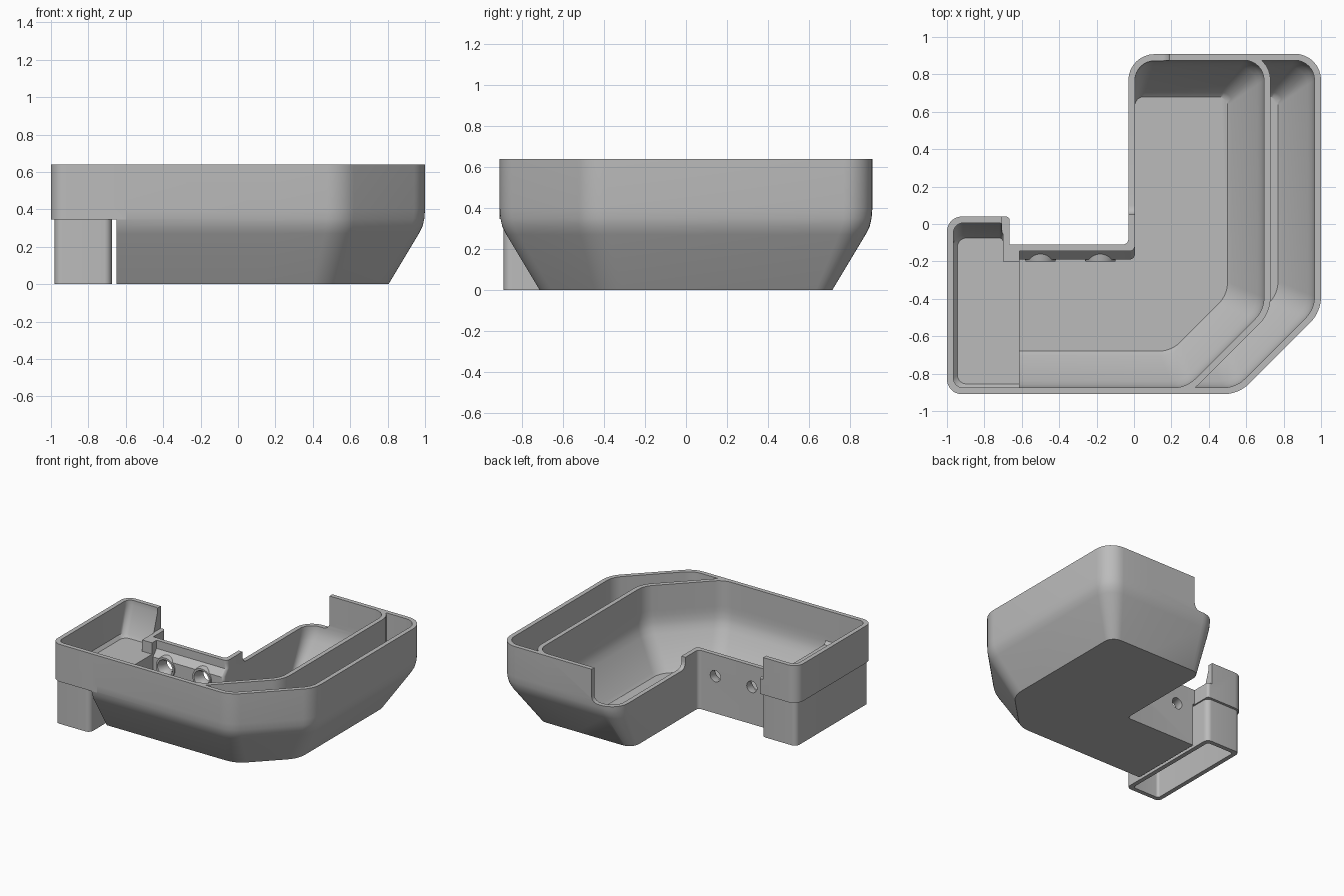
import bpy, bmesh, math
from mathutils import Vector

if "Cube" in bpy.data.objects:
    bpy.data.objects.remove(bpy.data.objects["Cube"], do_unlink=True)

grey = bpy.data.materials.new("plain grey")
grey.use_nodes = True
grey.diffuse_color = (0.5, 0.5, 0.5, 1)
grey.node_tree.nodes["Principled BSDF"].inputs["Base Color"].default_value = (0.5, 0.5, 0.5, 1)

TOP = 0.64
WALL = 0.035


def rounded(corners, steps=8):
    """Polygon of (x, y, radius) corners turned into an outline with arcs."""
    out = []
    for i, (x, y, r) in enumerate(corners):
        p = Vector((x, y))
        a = (Vector(corners[i - 1][:2]) - p).normalized()
        b = (Vector(corners[(i + 1) % len(corners)][:2]) - p).normalized()
        half = a.angle(b) / 2
        if r <= 0:
            out.append(p)
            continue
        centre = p + (a + b).normalized() * (r / math.sin(half))
        start = p + a * (r / math.tan(half)) - centre
        end = p + b * (r / math.tan(half)) - centre
        for k in range(steps + 1):
            t = k / steps
            sweep = math.pi - 2 * half
            out.append(centre + (start * math.sin((1 - t) * sweep)
                                 + end * math.sin(t * sweep)) / math.sin(sweep))
    return out


def make(name, bm):
    bmesh.ops.recalc_face_normals(bm, faces=bm.faces)
    mesh = bpy.data.meshes.new(name)
    bm.to_mesh(mesh)
    bm.free()
    mesh.materials.append(grey)
    ob = bpy.data.objects.new(name, mesh)
    bpy.context.collection.objects.link(ob)
    return ob


def loft(name, sections):
    """Closed solid through (outline, z) sections."""
    bm = bmesh.new()
    rings = [[bm.verts.new((p.x, p.y, z)) for p in pts] for pts, z in sections]
    for low, high in zip(rings, rings[1:]):
        for i in range(len(low)):
            bm.faces.new((low[i - 1], low[i], high[i], high[i - 1]))
    bm.faces.new(rings[0])
    bm.faces.new(rings[-1])
    return make(name, bm)


def box(name, x0, x1, y0, y1, z0, z1, r=0.0):
    pts = rounded([(x0, y0, r), (x1, y0, r), (x1, y1, r), (x0, y1, r)])
    return loft(name, [(pts, z0), (pts, z1)])


def rod(name, x, y0, y1, z, r0, r1):
    """Cylinder or cone along y."""
    bm = bmesh.new()
    rings = []
    for y, r in ((y0, r0), (y1, r1)):
        rings.append([bm.verts.new((x + r * math.cos(a), y, z + r * math.sin(a)))
                      for a in (math.tau * k / 32 for k in range(32))])
    for i in range(32):
        bm.faces.new((rings[0][i - 1], rings[0][i], rings[1][i], rings[1][i - 1]))
    for ring in rings:
        bm.faces.new(ring)
    return make(name, bm)


def apply(ob, mod):
    bpy.context.view_layer.objects.active = ob
    bpy.ops.object.modifier_apply(modifier=mod.name)


def combine(ob, other, operation):
    mod = ob.modifiers.new("combine", "BOOLEAN")
    mod.solver = "EXACT"
    mod.operation = operation
    mod.object = other
    apply(ob, mod)
    bpy.data.objects.remove(other, do_unlink=True)


def bowl_outline(right, diagonal, wall, d, left, thick=0.0):
    """L-shaped outline; d draws in the sloping sides, wall draws in all."""
    front, back = -0.91 + wall + d, 0.91 - wall - d
    r = 0.14 - wall - 0.3 * d
    k = diagonal - math.sqrt(2) * d
    side = right - d
    inx, iny = -0.03 + wall, -0.11 - wall - thick
    return rounded([(left, front, 0), (k + front, front, 0.2 - wall),
                    (side, side - k, 0.2 - wall), (side, back, r),
                    (inx, back, r), (inx, iny, 0.03), (left, iny, 0)])


OUTSIDE = [(0, 0.195), (0.27, 0.033), (0.31, 0.013), (0.35, 0.004), (0.4, 0), (TOP, 0)]
INSIDE = [(0.03, 0.195), (0.05, 0.172), (0.27, 0.036), (0.31, 0.016),
          (0.35, 0.005), (0.4, 0), (0.44, 0), (0.8, 0)]

# Outer bowl with the sloping lower sides and hollow side pocket
tray = loft("tray", [(bowl_outline(1, 1.47, 0, d, -0.65), z) for z, d in OUTSIDE])
combine(tray, loft("pocket", [(bowl_outline(0.965, 1.42, WALL, d, -0.612), z)
                              for z, d in INSIDE]), "DIFFERENCE")

# Inner bowl that divides off the pocket
combine(tray, loft("inner", [(bowl_outline(0.73, 1.205, 0, d, -0.65), z)
                             for z, d in OUTSIDE]), "UNION")

# Raised side bin
bin_corners = [(-1, -0.91, 0.08), (-0.6, -0.91, 0), (-0.6, -0.11, 0),
               (-0.665, -0.11, 0), (-0.665, 0.04, 0.02), (-1, 0.04, 0.08)]
bin_pts = rounded(bin_corners)
combine(tray, loft("bin", [(bin_pts, 0.345), (bin_pts, TOP)]), "UNION")

# Hollows of the inner bowl and the bin
combine(tray, loft("hollow", [(bowl_outline(0.695, 1.155, WALL, d, -0.612,
                                            0.045 if z < 0.38 else 0.0), z)
                              for z, d in INSIDE]), "DIFFERENCE")


def bin_hollow(back, edge):
    return rounded([(-0.965 + edge, -0.875 + edge, 0.05), (-0.5, -0.875 + edge, 0),
                    (-0.5, -0.2, 0), (-0.7, -0.2, 0), (-0.7, back, 0.02),
                    (-0.965 + edge, back, 0.05)])


combine(tray, loft("bin_hollow", [(bin_hollow(-0.075, 0.02), 0.375), (bin_hollow(-0.06, 0), 0.4),
                                  (bin_hollow(0.005, 0), 0.6), (bin_hollow(0.005, 0), 0.8)]),
        "DIFFERENCE")

# Low access opening around the back corner, with rounded lower corners
dip = box("dip", -0.3, 0.19, 0.05, 1.2, 0.375, 0.9)
bevel = dip.modifiers.new("round", "BEVEL")
bevel.width = 0.05
bevel.segments = 5
apply(dip, bevel)
combine(tray, dip, "DIFFERENCE")

# Lowered mounting wall
combine(tray, box("low_wall", -0.705, 0.1, -0.4, 0.07, 0.465, 0.9), "DIFFERENCE")

# Mounting bosses with countersunk holes
for x in (-0.5, -0.18):
    combine(tray, rod("boss", x, -0.2, -0.15, 0.295, 0.08, 0.09), "UNION")
    combine(tray, rod("hole", x, -0.3, 0.0, 0.295, 0.045, 0.045), "DIFFERENCE")
    combine(tray, rod("sink", x, -0.21, -0.16, 0.295, 0.07, 0.045), "DIFFERENCE")

# Hollow post under the bin
post = box("bin_post", -0.98, -0.675, -0.89, 0.02, 0, 0.36, 0.04)
combine(post, box("post_hollow", -0.945, -0.71, -0.855, -0.015, -0.1, 0.32, 0.02), "DIFFERENCE")

for ob in (tray, post):
    bpy.ops.object.select_all(action="DESELECT")
    ob.select_set(True)
    bpy.context.view_layer.objects.active = ob
    bpy.ops.object.shade_smooth_by_angle(angle=math.radians(35))
